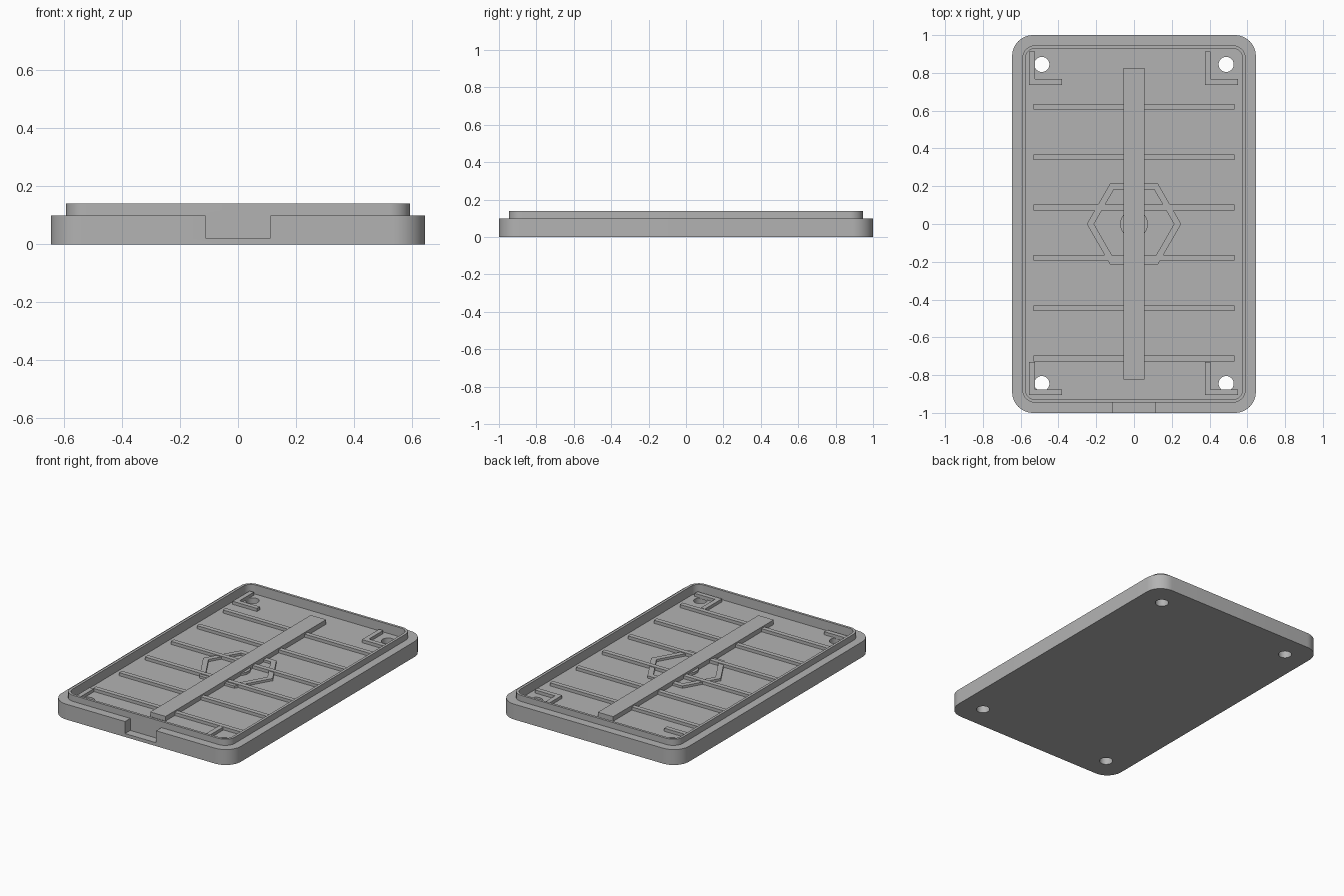
import bpy, bmesh, math
from mathutils import Vector

cube = bpy.data.objects.get("Cube")
if cube:
    bpy.data.objects.remove(cube, do_unlink=True)

# Single grey plastic
grey = bpy.data.materials.new("grey plastic")
grey.use_nodes = True
color = (0.45, 0.45, 0.45, 1)
grey.diffuse_color = color
grey.node_tree.nodes["Principled BSDF"].inputs["Base Color"].default_value = color

FLOOR = 0.08
SINK = 0.005  # how far raised details reach into the floor


def prism(name, outline, z0, z1):
    """Extrude a closed 2D outline from z0 to z1."""
    bm = bmesh.new()
    face = bm.faces.new([bm.verts.new((x, y, z0)) for x, y in outline])
    top = bmesh.ops.extrude_face_region(bm, geom=[face])["geom"]
    bmesh.ops.translate(bm, vec=(0, 0, z1 - z0),
                        verts=[v for v in top if isinstance(v, bmesh.types.BMVert)])
    bmesh.ops.recalc_face_normals(bm, faces=bm.faces)
    mesh = bpy.data.meshes.new(name)
    bm.to_mesh(mesh)
    bm.free()
    mesh.materials.append(grey)
    obj = bpy.data.objects.new(name, mesh)
    bpy.context.collection.objects.link(obj)
    return obj


def rect(x0, x1, y0, y1):
    return [(x0, y0), (x1, y0), (x1, y1), (x0, y1)]


def ngon(cx, cy, r, n):
    return [(cx + r * math.cos(math.tau * i / n), cy + r * math.sin(math.tau * i / n))
            for i in range(n)]


def rounded(hx, hy, r, steps=12):
    pts = []
    for q, (sx, sy) in enumerate([(1, 1), (-1, 1), (-1, -1), (1, -1)]):
        for i in range(steps + 1):
            a = (q + i / steps) * math.pi / 2
            pts.append((sx * (hx - r) + r * math.cos(a), sy * (hy - r) + r * math.sin(a)))
    return pts


def combine(obj, tool, operation):
    mod = obj.modifiers.new("combine", 'BOOLEAN')
    mod.operation, mod.solver, mod.object = operation, 'EXACT', tool
    tool.hide_render = True
    bpy.context.view_layer.objects.active = obj
    bpy.ops.object.modifier_apply(modifier=mod.name)
    bpy.data.objects.remove(tool, do_unlink=True)


# Cover plate with raised lip, recessed floor, front notch and screw holes
body = prism("cover_plate", rounded(0.645, 1.0, 0.11), 0, 0.1)
combine(body, prism("lip", rounded(0.592, 0.946, 0.07), 0.05, 0.14), 'UNION')
combine(body, prism("recess", rounded(0.575, 0.93, 0.053), FLOOR, 0.3), 'DIFFERENCE')
combine(body, prism("notch", rect(-0.112, 0.112, -1.1, -0.946), 0.022, 0.1), 'DIFFERENCE')
for sx in (-1, 1):
    for sy in (-1, 1):
        hole = prism("hole", ngon(sx * 0.488, sy * 0.845, 0.04, 32), -0.1, 0.3)
        combine(body, hole, 'DIFFERENCE')

# Cross ribs and the long spine over them
for i in range(6):
    y = 0.62 - i * 0.2665
    prism("cross_rib", rect(-0.533, 0.533, y - 0.015, y + 0.015), FLOOR - SINK, 0.1)
prism("spine", rect(-0.055, 0.055, -0.822, 0.826), FLOOR - SINK, 0.11)

# L-shaped guides beside the holes
for x in (-0.555, 0.375):
    for y in (-0.905, 0.737):
        w, s = 0.03, 0.175
        prism("corner_guide", [(x, y), (x + s, y), (x + s, y + w), (x + w, y + w),
                               (x + w, y + s), (x, y + s)], FLOOR - SINK, 0.1)

# Hexagonal ring and centre boss
ring = prism("hexagon_ring", ngon(0, 0, 0.25, 6), FLOOR - SINK, 0.095)
combine(ring, prism("ring_bore", ngon(0, 0, 0.212, 6), 0, 0.3), 'DIFFERENCE')
boss = prism("centre_boss", ngon(0, 0, 0.074, 32), FLOOR - SINK, 0.095)

# Smooth round walls, keep edges sharp
for obj in (body, boss):
    bpy.ops.object.select_all(action='DESELECT')
    obj.select_set(True)
    bpy.context.view_layer.objects.active = obj
    bpy.ops.object.shade_smooth_by_angle(angle=math.radians(30))
